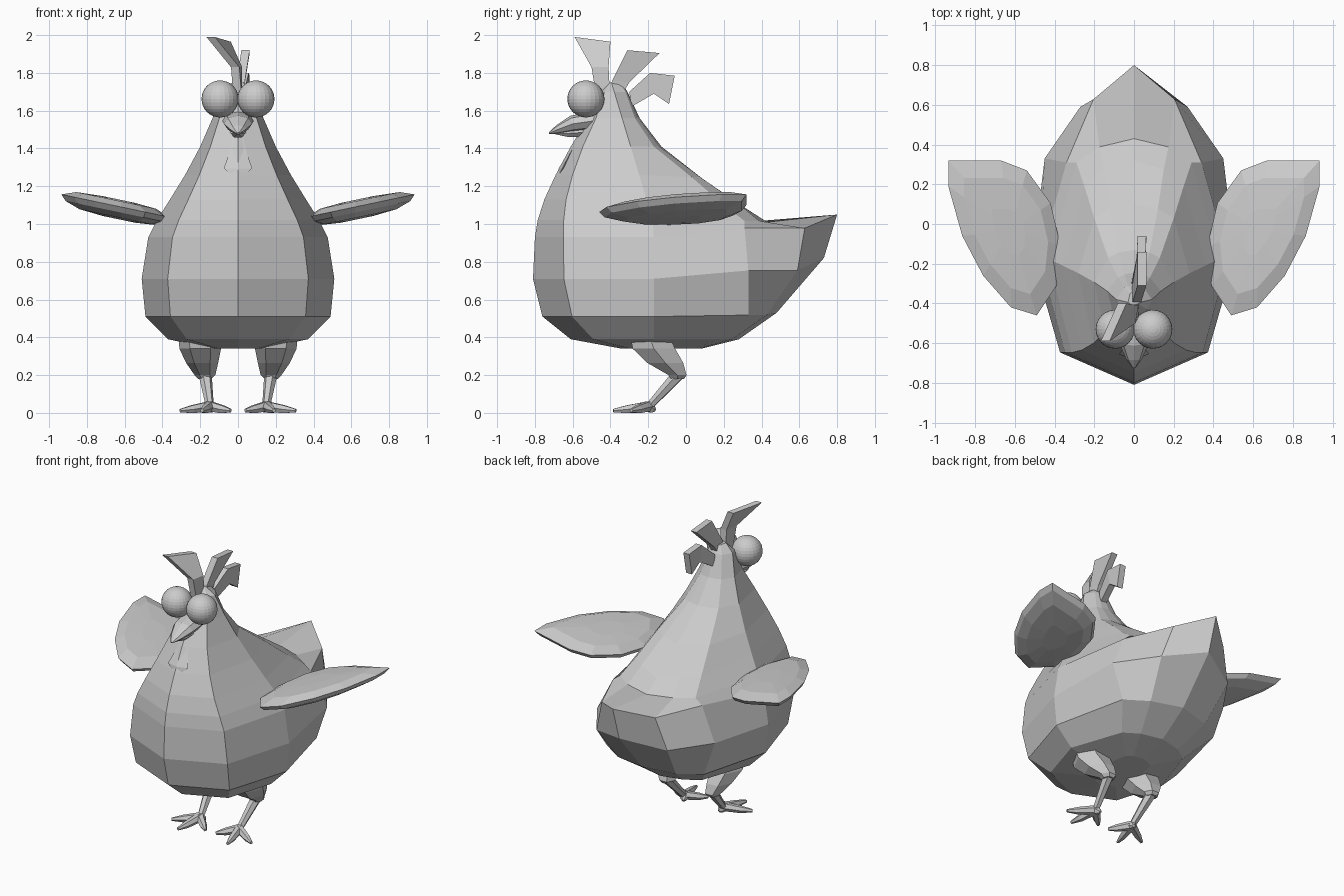
import bpy, bmesh
from math import cos, sin, pi
from mathutils import Vector

cube = bpy.data.objects.get("Cube")
if cube:
    bpy.data.objects.remove(cube)

grey = bpy.data.materials.new("plain_grey")
grey.use_nodes = True
GREY = (0.6, 0.6, 0.6, 1)
grey.diffuse_color = GREY
grey.node_tree.nodes["Principled BSDF"].inputs["Base Color"].default_value = GREY


def finish(name, bm):
    """Turn a bmesh into a flat shaded object."""
    bmesh.ops.remove_doubles(bm, verts=bm.verts, dist=0.0005)
    bmesh.ops.recalc_face_normals(bm, faces=bm.faces)
    mesh = bpy.data.meshes.new(name)
    bm.to_mesh(mesh)
    bm.free()
    mesh.materials.append(grey)
    obj = bpy.data.objects.new(name, mesh)
    bpy.context.collection.objects.link(obj)
    return obj


def loft(name, rings):
    """Skin a list of equally long rings and cap both ends."""
    bm = bmesh.new()
    loops = [[bm.verts.new(p) for p in ring] for ring in rings]
    for a, b in zip(loops, loops[1:]):
        for i in range(len(a)):
            j = (i + 1) % len(a)
            bm.faces.new((a[i], a[j], b[j], b[i]))
    bm.faces.new(loops[0])
    bm.faces.new(loops[-1])
    return finish(name, bm)


def oval(c, rx, ry, n=6):
    """Horizontal ring around a centre."""
    return [(c[0] + rx * cos(2 * pi * i / n), c[1] + ry * sin(2 * pi * i / n), c[2])
            for i in range(n)]


def limb(name, points, radii, n=6, flat=1.0):
    """Tapered tube along a path, optionally flattened."""
    pts = [Vector(p) for p in points]
    axis = (pts[-1] - pts[0]).normalized()
    u = axis.cross(Vector((0, 0, 1))).normalized()
    v = u.cross(axis)
    rings = [[p + u * r * cos(2 * pi * i / n) + v * r * flat * sin(2 * pi * i / n)
              for i in range(n)] for p, r in zip(pts, radii)]
    return loft(name, rings)


def strip(name, edges, t):
    """Thin crest plate through pairs of front and back points."""
    o = Vector((t, 0, 0))
    return loft(name, [[Vector(a) - o, Vector(a) + o, Vector(b) + o, Vector(b) - o]
                       for a, b in edges])


# Body: height, breast y, half width, back height, back y, back corner x and y
BODY = [
    (0.34, -0.34, 0.14, 0.34, 0.08, 0.10, 0.04),
    (0.39, -0.61, 0.37, 0.39, 0.28, 0.25, 0.18),
    (0.51, -0.76, 0.49, 0.53, 0.48, 0.37, 0.33),
    (0.71, -0.81, 0.51, 0.82, 0.73, 0.45, 0.33),
    (0.93, -0.80, 0.475, 1.05, 0.80, 0.34, 0.31),
    (1.02, -0.785, 0.43, 1.01, 0.43, 0.29, 0.31),
    (1.13, -0.75, 0.36, 1.08, 0.32, 0.25, 0.19),
    (1.26, -0.69, 0.28, 1.23, 0.10, 0.20, 0.03),
    (1.41, -0.61, 0.20, 1.41, -0.13, 0.13, -0.17),
    (1.56, -0.52, 0.135, 1.56, -0.245, 0.08, -0.27),
    (1.70, -0.46, 0.09, 1.70, -0.31, 0.05, -0.32),
    (1.75, -0.41, 0.03, 1.75, -0.34, 0.02, -0.35),
]
rings = []
for z, yf, w, zb, yb, xc, yc in BODY:
    ys = -0.17 if z < 1 else max(-0.17 - (z - 1) * 0.3, -0.4)
    zc = z + (zb - z) * 0.4
    half = [(w * 0.73, yf + w * 0.32, z), (w, ys, z), (xc, yc, zc),
            (xc * 0.6, yc + (yb - yc) * 0.65, zc)]
    rings.append([(0, yf, z)] + half + [(0, yb, zb)]
                 + [(-x, y, h) for x, y, h in reversed(half)])
loft("body", rings)

# Crest feathers
strip("crest_front", [((0, -0.47, 1.64), (0, -0.40, 1.64)),
                      ((-0.015, -0.50, 1.83), (0.0, -0.41, 1.83)),
                      ((-0.145, -0.59, 1.99), (-0.06, -0.40, 1.965))], 0.022)
strip("crest_middle", [((0.01, -0.41, 1.70), (0.01, -0.33, 1.70)),
                       ((0.015, -0.39, 1.76), (0.015, -0.30, 1.75)),
                       ((0.04, -0.31, 1.92), (0.04, -0.14, 1.905))], 0.022)
strip("crest_back", [((0.01, -0.30, 1.70), (0.01, -0.29, 1.62)),
                     ((0.035, -0.19, 1.80), (0.035, -0.17, 1.69)),
                     ((0.04, -0.06, 1.785), (0.04, -0.09, 1.635))], 0.022)

# Beak
limb("upper_beak", [(0, -0.46, 1.55), (0, -0.60, 1.53), (0, -0.68, 1.50), (0, -0.725, 1.48)],
     [0.085, 0.075, 0.04, 0.008], 8, 0.6)
limb("lower_beak", [(0, -0.46, 1.49), (0, -0.62, 1.48), (0, -0.69, 1.48)],
     [0.05, 0.04, 0.01], 6, 0.6)

# Wattle, a kite shaped drop
WATTLE = [(-0.56, 1.48, 0.02), (-0.61, 1.38, 0.045), (-0.655, 1.295, 0.075), (-0.685, 1.235, 0.006)]
loft("wattle", [[(-w, y, z), (0, y - w * 0.25, z), (w, y, z), (0, y + w * 0.35, z)]
                for y, z, w in WATTLE])

# Wing outline seen from above
WING = [(0.935, 0.32), (0.67, 0.32), (0.54, 0.27), (0.42, 0.105), (0.37, -0.11), (0.39, -0.31),
        (0.49, -0.46), (0.62, -0.42), (0.76, -0.26), (0.865, -0.06), (0.935, 0.19)]


def wing_ring(s, scale, lift):
    ring = []
    for x, y in WING:
        x, y = 0.62 + (x - 0.62) * scale, -0.03 + (y + 0.03) * scale
        ring.append((s * x, y, 1.03 + 0.21 * (x - 0.37) + lift))
    return ring


for s, side in ((1, "left"), (-1, "right")):
    loft(side + "_wing", [wing_ring(s, k, h) for k, h in
                          ((0.3, -0.06), (0.7, -0.05), (0.93, -0.022), (1, 0.008),
                           (0.75, 0.037), (0.3, 0.045))])

    # Eyeball
    bm = bmesh.new()
    bmesh.ops.create_uvsphere(bm, u_segments=24, v_segments=16, radius=0.098)
    bmesh.ops.translate(bm, verts=bm.verts, vec=(s * 0.095, -0.53, 1.662))
    finish(side + "_eye", bm)

    # Leg
    loft(side + "_thigh", [oval((s * 0.2, -0.19, 0.40), 0.115, 0.12),
                           oval((s * 0.2, -0.17, 0.34), 0.11, 0.13),
                           oval((s * 0.19, -0.11, 0.265), 0.085, 0.11),
                           oval((s * 0.175, -0.045, 0.20), 0.055, 0.055),
                           oval((s * 0.175, -0.045, 0.18), 0.035, 0.04)])
    limb(side + "_shin", [(s * 0.175, -0.035, 0.21), (s * 0.15, -0.19, 0.04)], [0.036, 0.022])

    # Toes
    for i, (x, y) in enumerate(((0.305, -0.29), (0.19, -0.385), (0.04, -0.30), (0.135, -0.165))):
        a, b = Vector((s * 0.15, -0.20, 0.035)), Vector((s * x, y, 0.012))
        limb(f"{side}_toe_{i + 1}", [a, a.lerp(b, 0.6) - Vector((0, 0, 0.002)), b],
             [0.03, 0.024, 0.01])
